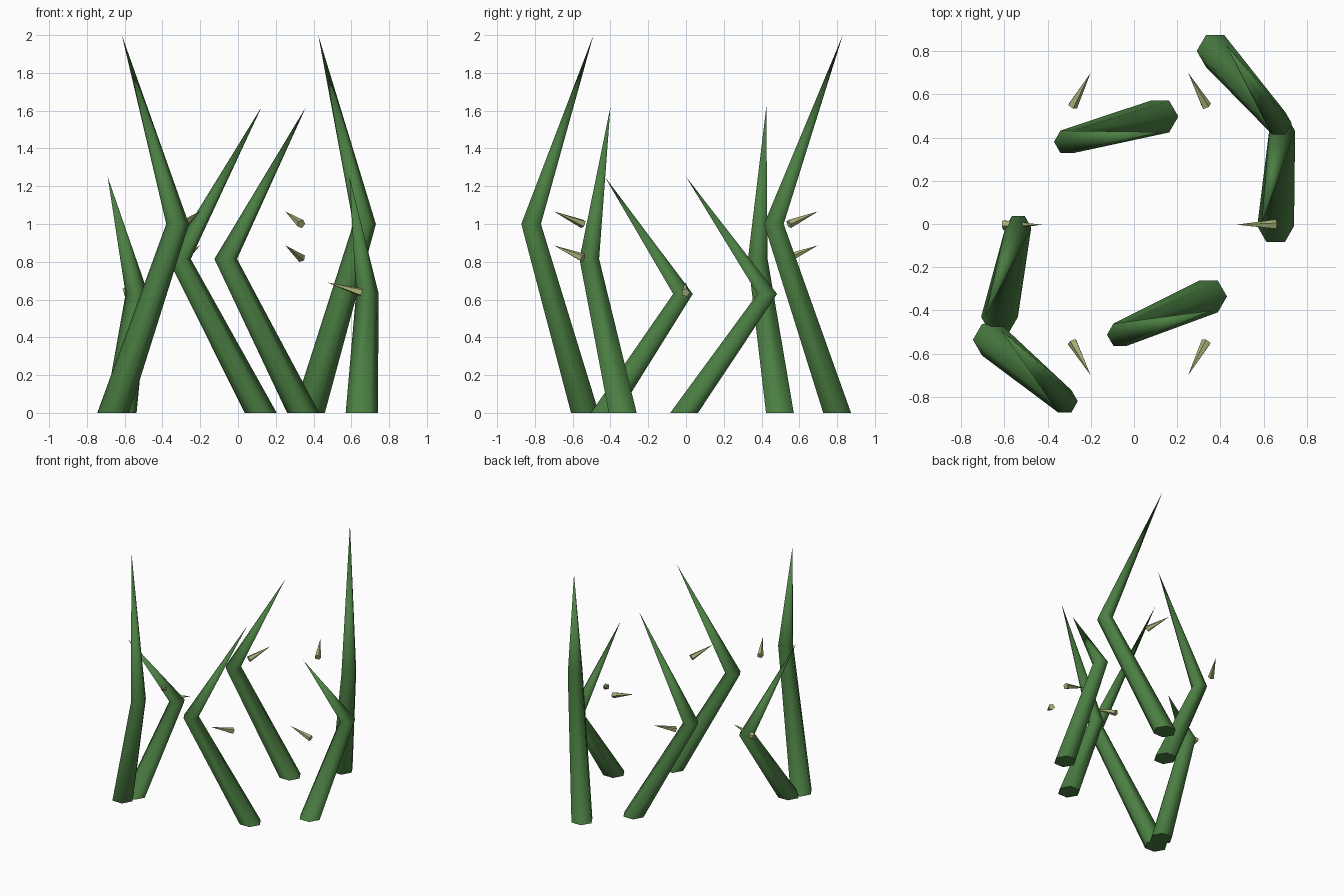
import bpy, bmesh, math
from mathutils import Vector

cube = bpy.data.objects.get("Cube")
if cube:
    bpy.data.objects.remove(cube, do_unlink=True)


def make_material(name, color):
    mat = bpy.data.materials.new(name)
    mat.use_nodes = True
    rgba = (*color, 1.0)
    mat.diffuse_color = rgba
    bsdf = mat.node_tree.nodes["Principled BSDF"]
    bsdf.inputs["Base Color"].default_value = rgba
    bsdf.inputs["Roughness"].default_value = 0.8
    return mat


GREEN = make_material("stalk_green", (0.07, 0.21, 0.055))
TAN = make_material("thorn_tan", (0.40, 0.45, 0.19))


def spike(name, rings, tip, sides, material, axes, smooth):
    """Loft rings of (centre, radius) up to a point, with a flat base cap."""
    u, v = axes
    bm = bmesh.new()
    loops = []
    for centre, radius in rings:
        loop = []
        for i in range(sides):
            a = math.tau * i / sides
            offset = (u * math.cos(a) + v * math.sin(a)) * radius
            loop.append(bm.verts.new(Vector(centre) + offset))
        loops.append(loop)
    point = bm.verts.new(tip)
    for i in range(sides):
        j = (i + 1) % sides
        for low, high in zip(loops, loops[1:]):
            bm.faces.new((low[i], low[j], high[j], high[i]))
        bm.faces.new((loops[-1][i], loops[-1][j], point))
    for face in bm.faces:
        face.smooth = smooth
    cap = bm.faces.new(loops[0][::-1])
    for edge in cap.edges:
        edge.smooth = False
    bmesh.ops.recalc_face_normals(bm, faces=bm.faces[:])
    mesh = bpy.data.meshes.new(name)
    bm.to_mesh(mesh)
    bm.free()
    mesh.materials.append(material)
    obj = bpy.data.objects.new(name, mesh)
    bpy.context.collection.objects.link(obj)


# Bent stalks: base, elbow and tip positions, with level hexagonal rings
STALKS = {
    "tall_front_stalk": ((-0.66, -0.535, 0), (-0.32, -0.82, 1.0), (-0.615, -0.49, 2.0)),
    "tall_back_stalk": ((0.375, 0.80, 0), (0.67, 0.465, 1.0), (0.425, 0.83, 2.0)),
    "middle_front_stalk": ((0.345, -0.335, 0), (-0.065, -0.512, 0.815), (0.36, -0.40, 1.62)),
    "middle_back_stalk": ((0.12, 0.497, 0), (-0.31, 0.38, 0.815), (0.125, 0.425, 1.62)),
    "short_left_stalk": ((0.655, -0.01, 0), (0.685, 0.43, 0.63), (0.59, 0.0, 1.25)),
    "short_right_stalk": ((-0.622, -0.43, 0), (-0.535, -0.016, 0.63), (-0.69, -0.43, 1.25)),
}
for name, (base, elbow, tip) in STALKS.items():
    spike(name, [(base, 0.085), (elbow, 0.06)], tip, 6, GREEN,
          (Vector((1, 0, 0)), Vector((0, 1, 0))), True)


def thorn(name, base, tip):
    axis = (Vector(tip) - Vector(base)).normalized()
    u = axis.cross(Vector((0, 0, 1))).normalized()
    spike(name, [(base, 0.024)], tip, 5, TAN, (u, axis.cross(u)), False)


# Diagonal thorns: opposite corners share a height
for sx, x_name in ((1, "left"), (-1, "right")):
    for sy, y_name in ((1, "back"), (-1, "front")):
        z = 1.0 if sx == sy else 0.82
        cx = 0.025
        thorn(f"{y_name}_{x_name}_thorn",
              (cx + sx * 0.31, sy * 0.545, z),
              (cx + sx * 0.225, sy * 0.70, z + 0.067))

# Side thorns point inward
for sx, x_name in ((1, "left"), (-1, "right")):
    thorn(f"side_{x_name}_thorn",
          (0.025 + sx * 0.63, -0.003, 0.637), (0.025 + sx * 0.45, -0.003, 0.69))
